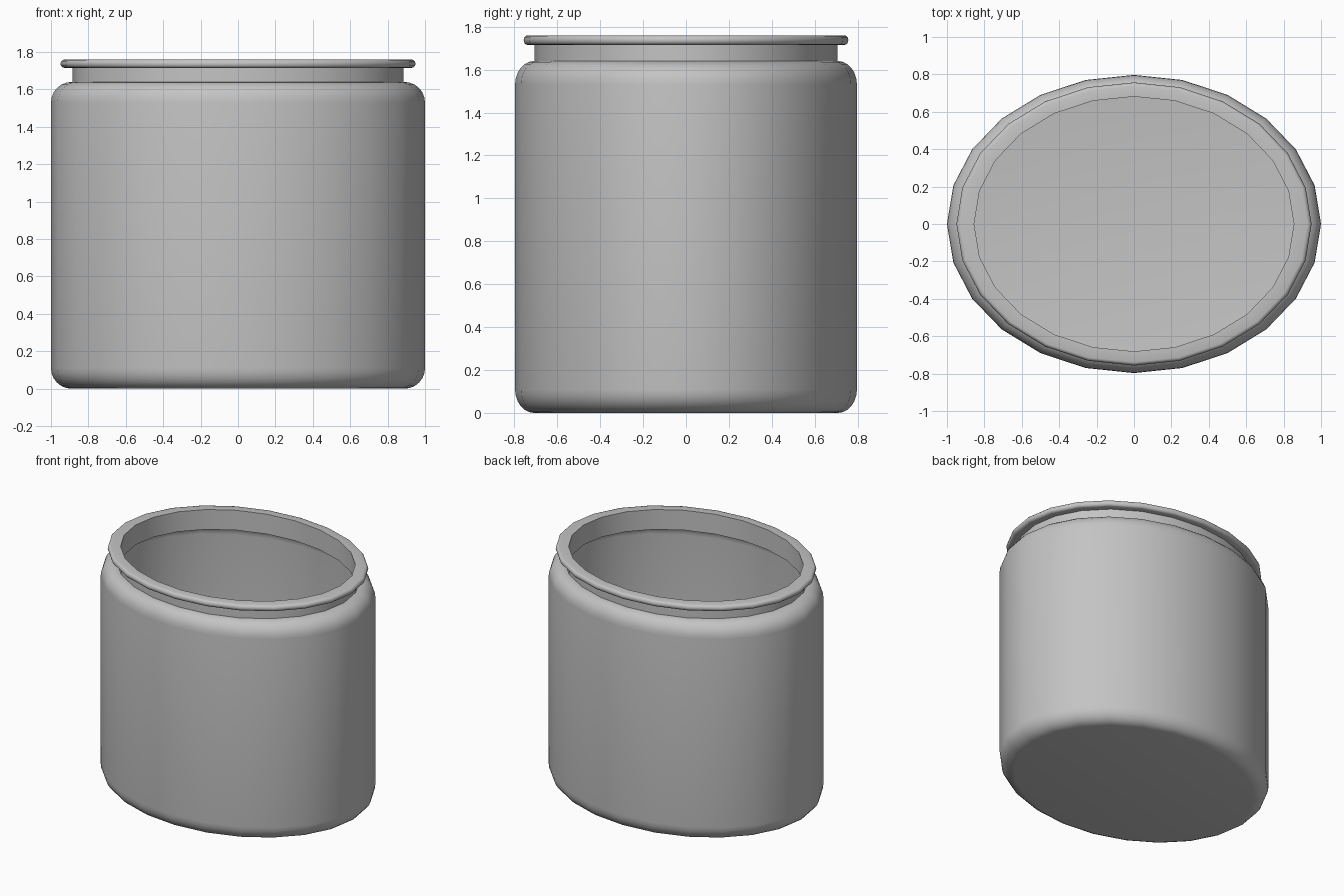
import bpy, bmesh
from math import sin, cos, pi, radians

cube = bpy.data.objects.get("Cube")
if cube:
    bpy.data.objects.remove(cube, do_unlink=True)

SIDES = 24
DEPTH = 0.797   # oval depth relative to width
WALL = 0.03

grey = bpy.data.materials.new("light grey")
grey.use_nodes = True
colour = (0.55, 0.55, 0.55, 1)
grey.diffuse_color = colour
grey.node_tree.nodes["Principled BSDF"].inputs["Base Color"].default_value = colour


def arc(cx, cz, r, start, end, steps):
    """Points of a circular arc in the (radius, height) plane, in degrees."""
    angles = [radians(start + (end - start) * i / steps) for i in range(steps + 1)]
    return [(cx + r * cos(a), cz + r * sin(a)) for a in angles]


def oval_lathe(name, profile):
    """Sweep a profile round an oval and cap both ends."""
    bm = bmesh.new()
    rings = []
    for r, z in profile:
        angles = [2 * pi * i / SIDES for i in range(SIDES)]
        rings.append([bm.verts.new((r * cos(a), r * DEPTH * sin(a), z)) for a in angles])
    for low, high in zip(rings, rings[1:]):
        for i in range(SIDES):
            j = (i + 1) % SIDES
            bm.faces.new((low[i], low[j], high[j], high[i]))
    bm.faces.new(rings[0][::-1])
    bm.faces.new(rings[-1])
    bmesh.ops.recalc_face_normals(bm, faces=bm.faces)
    mesh = bpy.data.meshes.new(name)
    bm.to_mesh(mesh)
    bm.free()
    mesh.materials.append(grey)
    obj = bpy.data.objects.new(name, mesh)
    bpy.context.collection.objects.link(obj)
    bpy.ops.object.select_all(action="DESELECT")
    obj.select_set(True)
    bpy.context.view_layer.objects.active = obj
    bpy.ops.object.shade_smooth_by_angle(angle=radians(35))
    return obj


shoulder_z, top_z = 1.64, 1.76
bend = 0.11
side = 1 - bend
inner_bend = bend - WALL

# Outside: rounded base, straight wall, rounded shoulder
outside = arc(side, bend, bend, -90, 0, 6)
outside += arc(side, shoulder_z - bend, bend, 0, 90, 6)
# Neck and rolled rim
neck = [(0.885, shoulder_z), (0.885, 1.715)]
rim = arc(0.927, top_z - 0.0225, 0.0225, -90, 90, 6)
# Inside: mouth, underside of the shoulder, wall and floor
mouth = [(0.855, top_z), (0.855, shoulder_z - WALL)]
inside = arc(side, shoulder_z - bend, inner_bend, 90, 0, 6)
inside += arc(side, bend, inner_bend, 0, -90, 6)

oval_lathe("jar", outside + neck + rim + mouth + inside)
